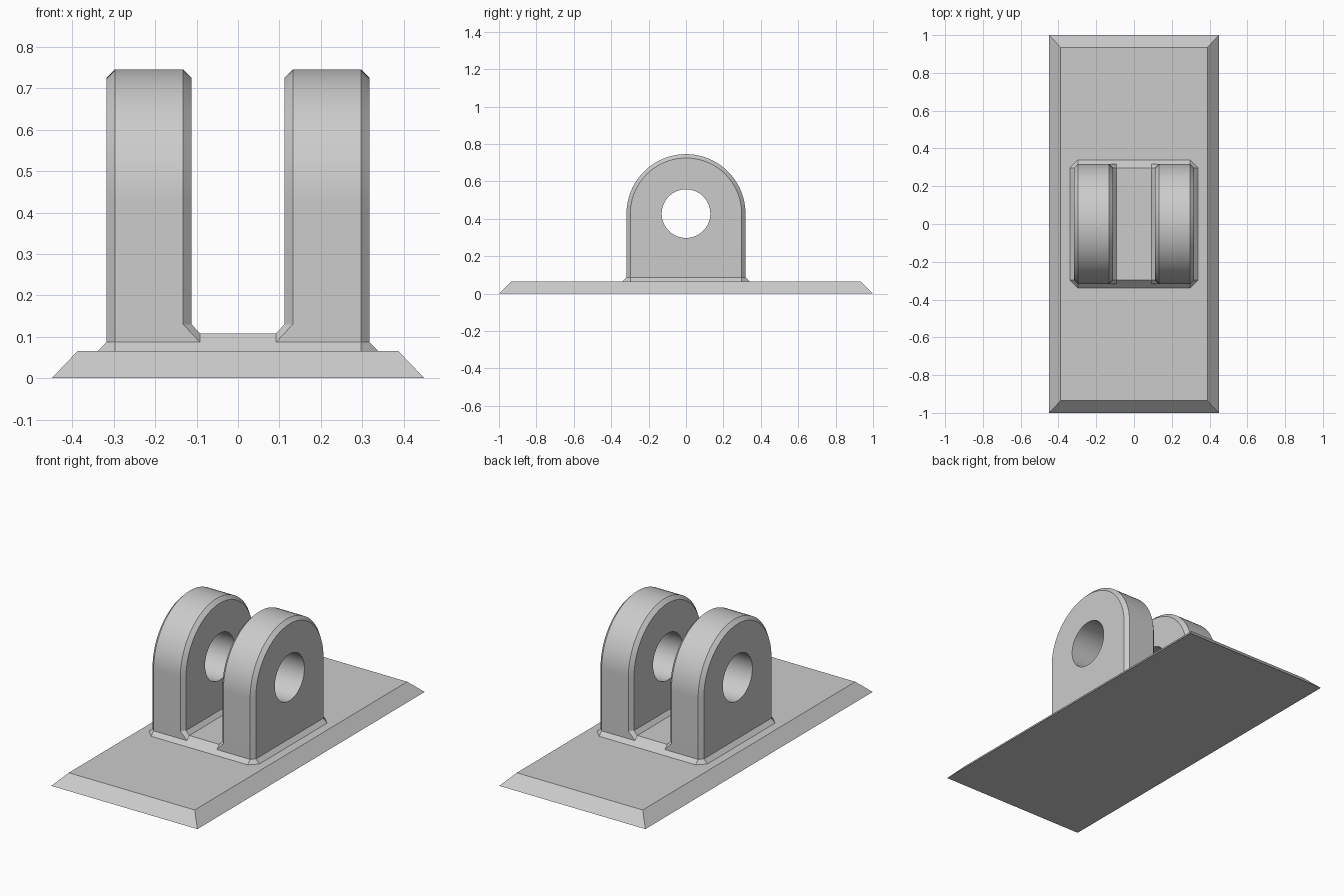
import bpy
import bmesh
import math

cube = bpy.data.objects.get("Cube")
if cube:
    bpy.data.objects.remove(cube, do_unlink=True)

GREY = (0.6, 0.6, 0.6, 1)
steel = bpy.data.materials.new("light grey")
steel.use_nodes = True
steel.diffuse_color = GREY
steel.node_tree.nodes["Principled BSDF"].inputs["Base Color"].default_value = GREY

BASE_TOP = 0.065
CHAMFER = 0.0205
R = 0.318            # outer lug radius and half depth
AXIS_Z = 0.428       # height of the pin hole
HOLE_R = 0.13
X_IN, X_OUT = 0.112, 0.318


def loft(bm, rings):
    """Join equal rings of points with quads and return the vertex rings."""
    loops = [[bm.verts.new(p) for p in ring] for ring in rings]
    for a, b in zip(loops, loops[1:]):
        for i in range(len(a)):
            j = (i + 1) % len(a)
            bm.faces.new((a[i], a[j], b[j], b[i]))
    return loops


def finish(name, bm, smooth=False):
    bmesh.ops.recalc_face_normals(bm, faces=bm.faces)
    mesh = bpy.data.meshes.new(name)
    bm.to_mesh(mesh)
    bm.free()
    mesh.materials.append(steel)
    obj = bpy.data.objects.new(name, mesh)
    bpy.context.collection.objects.link(obj)
    if smooth:
        bpy.ops.object.select_all(action="DESELECT")
        obj.select_set(True)
        bpy.context.view_layer.objects.active = obj
        bpy.ops.object.shade_smooth_by_angle(angle=math.radians(25))
    return obj


def solid(name, rings):
    bm = bmesh.new()
    loops = loft(bm, rings)
    bm.faces.new(loops[0])
    bm.faces.new(loops[-1])
    return finish(name, bm)


def rectangle(x, y, z):
    return [(-x, -y, z), (x, -y, z), (x, y, z), (-x, y, z)]


def cut_square(half, corner, z):
    h, c = half, corner
    return [(c, -h, z), (h, -c, z), (h, c, z), (c, h, z),
            (-c, h, z), (-h, c, z), (-h, -c, z), (-c, -h, z)]


# Base plate with sloping edges
solid("base_plate", [rectangle(0.45, 1, 0), rectangle(0.388, 0.935, BASE_TOP)])

# Flared foot around both lugs
flat = R - CHAMFER
solid("lug_foot", [cut_square(R + 0.022, flat, BASE_TOP),
                   cut_square(R, flat, BASE_TOP + 0.022)])


# Saddle floor between the lugs, bevelled along every edge
def saddle_section(y, x_top, z_floor):
    x, z = 0.092, 0.13
    return [(-x_top, y, BASE_TOP), (x_top, y, BASE_TOP), (x_top, y, z),
            (x, y, z_floor), (-x, y, z_floor), (-x_top, y, z)]


edge = (X_IN + CHAMFER, BASE_TOP + 0.022)
floor = (X_IN, BASE_TOP + 0.043)
solid("saddle", [saddle_section(-R, *edge), saddle_section(-flat, *floor),
                 saddle_section(flat, *floor), saddle_section(R, *edge)])


# Lugs with a round top, chamfered rims and a pin hole
def arch(x, radius, steps=48):
    points = [(x, radius * math.cos(math.pi * i / steps),
               AXIS_Z + radius * math.sin(math.pi * i / steps))
              for i in range(steps + 1)]
    return points + [(x, -radius, BASE_TOP), (x, radius, BASE_TOP)]


def circle(x, steps=64):
    return [(x, HOLE_R * math.cos(math.tau * i / steps),
             AXIS_Z + HOLE_R * math.sin(math.tau * i / steps)) for i in range(steps)]


def ring_edges(bm, ring):
    return [bm.edges.get((ring[i - 1], ring[i])) for i in range(len(ring))]


for side, name in ((1, "left_lug"), (-1, "right_lug")):
    bm = bmesh.new()
    outer = loft(bm, [arch(side * X_IN, flat), arch(side * (X_IN + CHAMFER), R),
                      arch(side * (X_OUT - CHAMFER), R), arch(side * X_OUT, flat)])
    hole = loft(bm, [circle(side * X_IN), circle(side * X_OUT)])
    for rim, bore in ((outer[0], hole[0]), (outer[-1], hole[-1])):
        bmesh.ops.triangle_fill(bm, use_beauty=True, use_dissolve=False,
                                edges=ring_edges(bm, rim) + ring_edges(bm, bore))
    finish(name, bm, smooth=True)
